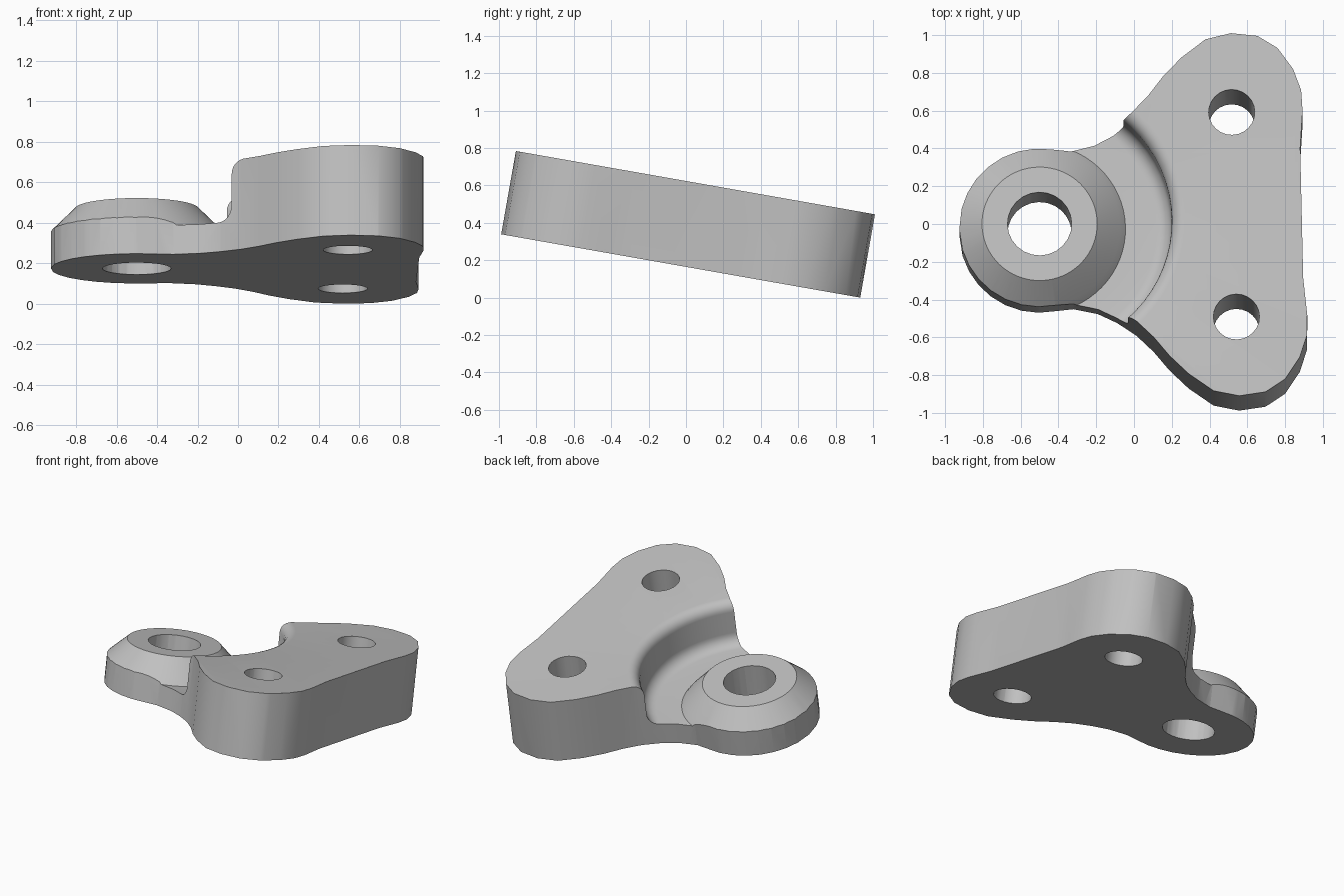
import bpy, bmesh, math
from mathutils import Matrix, Vector

cube = bpy.data.objects.get("Cube")
if cube:
    bpy.data.objects.remove(cube)

THICK = 0.452
BOSS_X = -0.5
BOSS_R = 0.425

grey = bpy.data.materials.new("light_grey_metal")
grey.use_nodes = True
colour = (0.53, 0.53, 0.53, 1)
grey.diffuse_color = colour
grey.node_tree.nodes["Principled BSDF"].inputs["Base Color"].default_value = colour


def make_object(name, bm, helper=False):
    bmesh.ops.recalc_face_normals(bm, faces=bm.faces)
    mesh = bpy.data.meshes.new(name)
    bm.to_mesh(mesh)
    bm.free()
    mesh.materials.append(grey)
    ob = bpy.data.objects.new(name, mesh)
    bpy.context.collection.objects.link(ob)
    ob.hide_render = helper
    return ob


def arc(cx, cz, r, start, end, steps):
    angles = [math.radians(start + (end - start) * i / steps) for i in range(steps + 1)]
    return [(cx + r * math.cos(a), cz + r * math.sin(a)) for a in angles]


def prism(name, outline, z0, z1, helper=False):
    bm = bmesh.new()
    face = bm.faces.new([bm.verts.new((x, y, z0)) for x, y in outline])
    out = bmesh.ops.extrude_face_region(bm, geom=[face])
    top = [v for v in out["geom"] if isinstance(v, bmesh.types.BMVert)]
    bmesh.ops.translate(bm, verts=top, vec=(0, 0, z1 - z0))
    return make_object(name, bm, helper)


def lathe(name, profile, centre_x, steps, helper=True):
    bm = bmesh.new()
    verts = [bm.verts.new((centre_x + r, 0, z)) for r, z in profile]
    edges = [bm.edges.new(pair) for pair in zip(verts, verts[1:])]
    bmesh.ops.spin(bm, geom=verts + edges, cent=(centre_x, 0, 0), axis=(0, 0, 1),
                   angle=math.tau, steps=steps)
    bmesh.ops.remove_doubles(bm, verts=bm.verts, dist=0.0001)
    return make_object(name, bm, helper)


# Three-lobed outline, half of it drawn and then mirrored
half = [(0.888, 0.35), (0.905, 0.55), (0.9, 0.66), (0.86, 0.775), (0.78, 0.89),
        (0.675, 0.957), (0.535, 0.975), (0.4, 0.945), (0.27, 0.85), (0.17, 0.75),
        (0.09, 0.65), (0, 0.56), (-0.1, 0.49), (-0.2, 0.44), (-0.33, 0.41)]
half += arc(BOSS_X, 0, BOSS_R, 80, 165, 7)
outline = half + [(BOSS_X - BOSS_R, 0)] + [(x, -y) for x, y in reversed(half)]
bracket = prism("bracket_plate", outline, -0.1, THICK + 0.2)

# Turned shape: raised boss, low floor, filleted step and flat top
profile = [(0, 0), (0, 0.3), (0.305, 0.3), (0.425, 0.182), (0.455, 0.146)]
profile += arc(0.62, 0.226, 0.08, 270, 360, 6)
profile += arc(0.77, THICK - 0.07, 0.07, 180, 90, 6)
profile += [(2, THICK), (2, 0), (0, 0)]
turned = lathe("turned_cutter", profile, BOSS_X, 64)

# Boss hole and the two mounting holes
cutters = [(turned, "INTERSECT")]
for name, x, y, r in (("boss_hole", BOSS_X, 0, 0.17),
                      ("back_hole", 0.53, 0.55, 0.122),
                      ("front_hole", 0.53, -0.55, 0.122)):
    circle = [(x + px, y + py) for px, py in arc(0, 0, r, 0, 360, 24)[:-1]]
    cutters.append((prism(name + "_cutter", circle, -0.3, 1, True), "DIFFERENCE"))

bpy.ops.object.select_all(action="DESELECT")
bpy.context.view_layer.objects.active = bracket
bracket.select_set(True)
for cutter, mode in cutters:
    mod = bracket.modifiers.new("cut", "BOOLEAN")
    mod.operation = mode
    mod.solver = "EXACT"
    mod.object = cutter
    bpy.ops.object.modifier_apply(modifier=mod.name)
for cutter, mode in cutters:
    bpy.data.objects.remove(cutter)

# Tilt the bracket forward with a slight turn, and stand it on the ground
tilt = Matrix.Rotation(math.radians(-10), 4, "X") @ Matrix.Rotation(math.radians(1.3), 4, "Z")
bracket.data.transform(tilt)
low = min(v.co.z for v in bracket.data.vertices)
bracket.data.transform(Matrix.Translation(Vector((0, -0.04, -low))))
bpy.ops.object.shade_smooth_by_angle(angle=math.radians(30))
